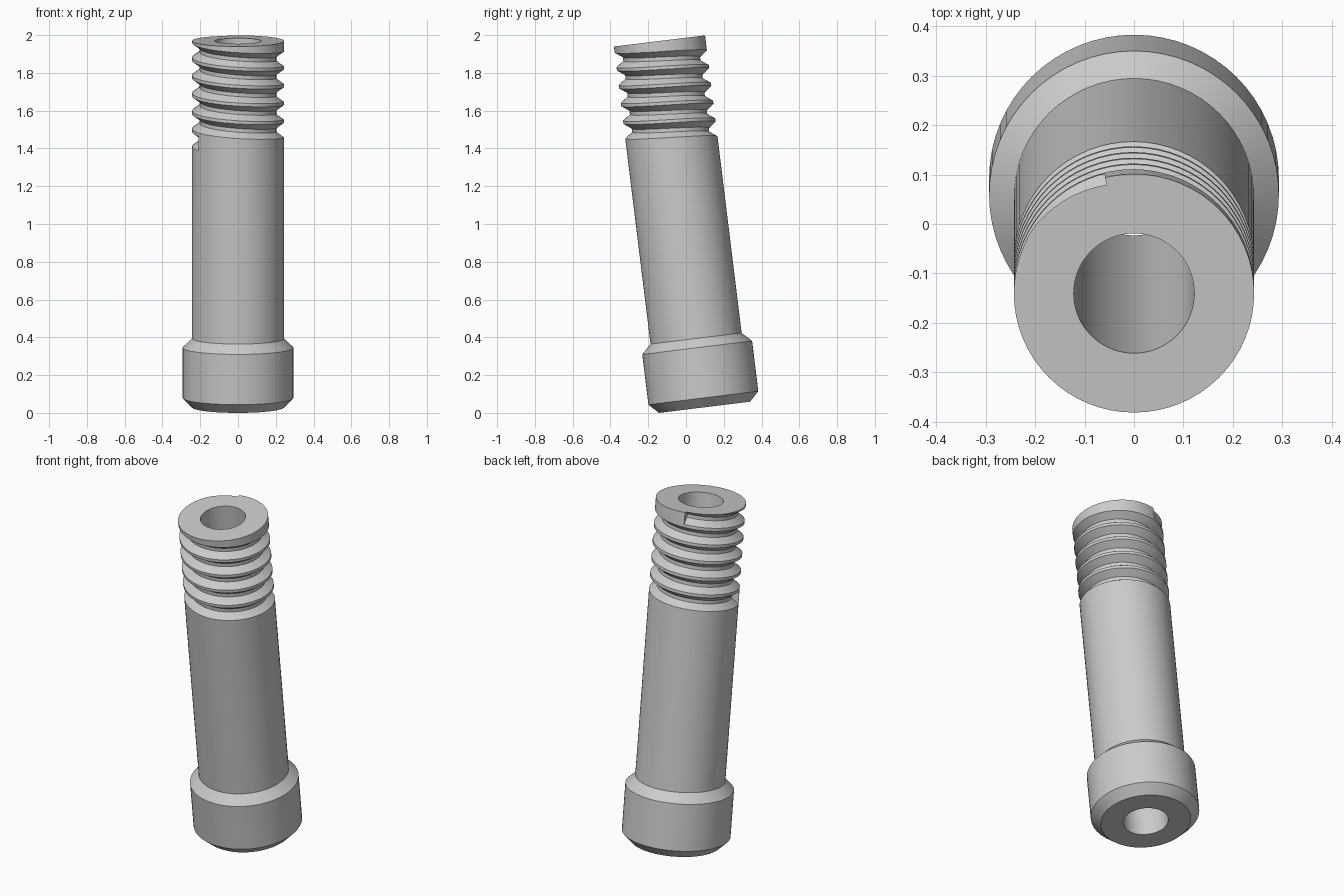
import bpy
import bmesh
from math import cos, sin, radians, pi

if "Cube" in bpy.data.objects:
    bpy.data.objects.remove(bpy.data.objects["Cube"], do_unlink=True)

LENGTH = 1.954
R_SHAFT = 0.243
R_HOLE = 0.122
R_HEAD = 0.293
TILT = radians(7)
SIDES = 64

steel = bpy.data.materials.new("grey_metal")
steel.use_nodes = True
grey = (0.6, 0.6, 0.6, 1)
steel.diffuse_color = grey
steel.node_tree.nodes["Principled BSDF"].inputs["Base Color"].default_value = grey


def sweep(name, sections, closed):
    """Skin a list of equal closed cross-sections given as (radius, angle, height)."""
    bm = bmesh.new()
    rows = [[bm.verts.new((r * cos(a), r * sin(a), h)) for r, a, h in s] for s in sections]
    pairs = list(zip(rows, rows[1:]))
    if closed:
        pairs.append((rows[-1], rows[0]))
    else:
        bm.faces.new(rows[0])
        bm.faces.new(rows[-1])
    for one, two in pairs:
        for i in range(len(one)):
            j = (i + 1) % len(one)
            bm.faces.new((one[i], one[j], two[j], two[i]))
    bmesh.ops.recalc_face_normals(bm, faces=bm.faces)
    mesh = bpy.data.meshes.new(name)
    bm.to_mesh(mesh)
    bm.free()
    mesh.materials.append(steel)
    ob = bpy.data.objects.new(name, mesh)
    bpy.context.collection.objects.link(ob)
    return ob


# Hollow bolt: chamfered head, shaft and through hole, turned from one profile
profile = [(R_HOLE, 0), (R_SHAFT, 0), (R_HEAD, 0.05), (R_HEAD, 0.318),
           (R_SHAFT, 0.367), (R_SHAFT, LENGTH), (R_HOLE, LENGTH)]
bolt = sweep("threaded_bolt",
             [[(r, 2 * pi * k / SIDES, h) for r, h in profile] for k in range(SIDES)], True)

# Thread groove: a tapered channel winding down from the back of the top face
PITCH = 0.095
WIDTH = 0.078
DEPTH = 0.04
ROOT = 0.01          # half height of the groove floor
OVER = 0.006         # how far the cutter reaches outside the shaft
START, TURNS = radians(104), 106 / 360 + 5
mouth = WIDTH / 2 + OVER * (WIDTH / 2 - ROOT) / DEPTH
channel = [(R_SHAFT - DEPTH, -ROOT), (R_SHAFT + OVER, -mouth),
           (R_SHAFT + OVER, mouth), (R_SHAFT - DEPTH, ROOT)]
top = LENGTH + 0.011 - WIDTH / 2
steps = round(TURNS * SIDES)
sections = []
for k in range(steps + 1):
    turn = TURNS * k / steps
    sections.append([(r, START + 2 * pi * turn, top - PITCH * turn + h) for r, h in channel])
groove = sweep("thread_groove_cutter", sections, False)
groove.hide_render = True

cut = bolt.modifiers.new("thread", "BOOLEAN")
cut.operation = "DIFFERENCE"
cut.solver = "EXACT"
cut.object = groove

bpy.ops.object.select_all(action="DESELECT")
bpy.context.view_layer.objects.active = bolt
bolt.select_set(True)
bpy.ops.object.modifier_apply(modifier=cut.name)
bpy.data.objects.remove(groove, do_unlink=True)
bpy.ops.object.shade_smooth_by_angle(angle=radians(25))

# Lean the bolt towards the front, its lower rim touching the ground
bolt.rotation_euler.x = TILT
bolt.location = (0, 0.098, R_SHAFT * sin(TILT))
